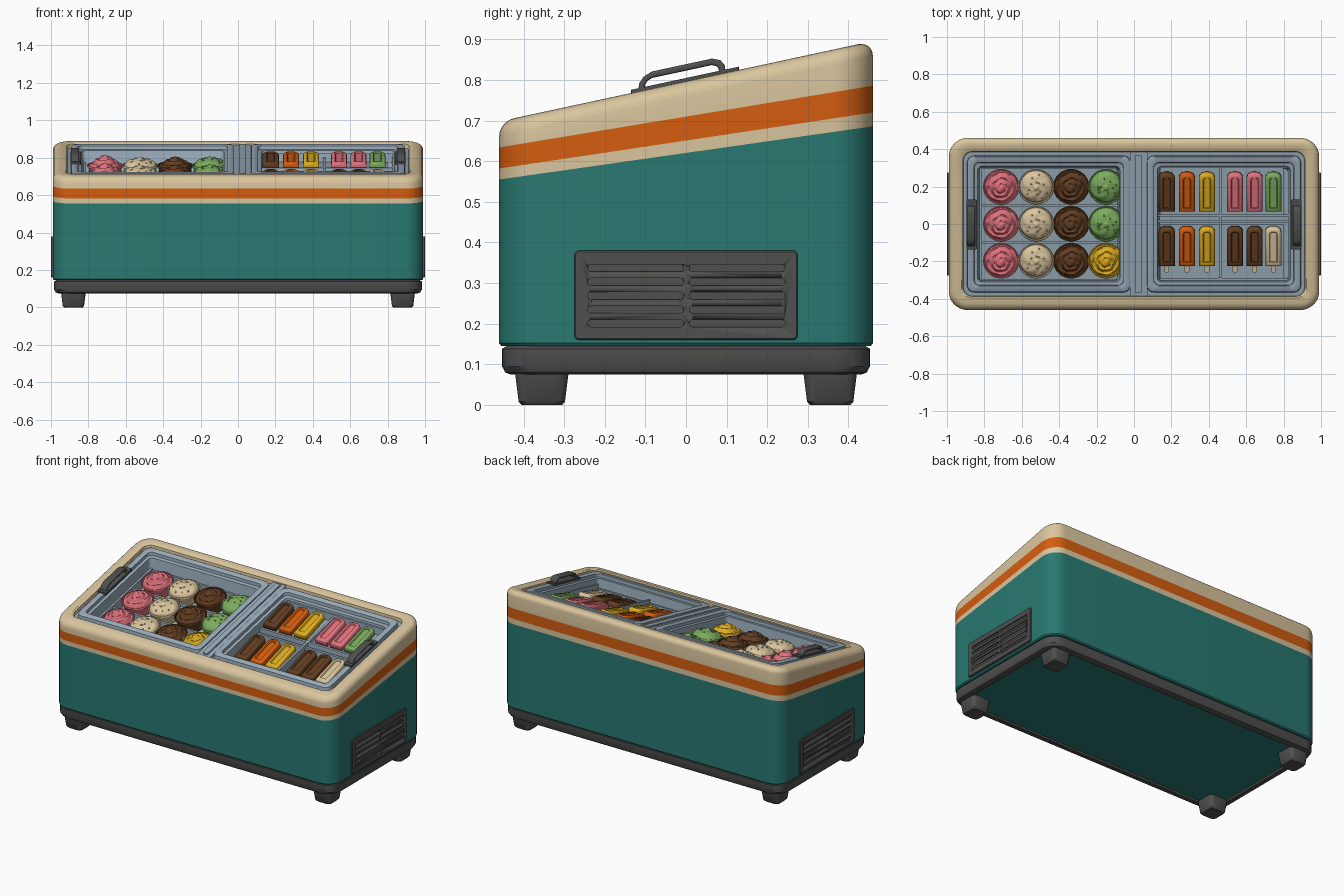
import bpy, bmesh, math, random
from mathutils import Vector

if "Cube" in bpy.data.objects:
    bpy.data.objects.remove(bpy.data.objects["Cube"])
random.seed(4)

COL = {"teal": (.022, .19, .165), "orange": (.66, .11, .005), "cream": (.70, .56, .34),
       "dark_gray": (.078, .08, .077), "ice_blue_gray": (.32, .41, .49), "pink": (.76, .17, .21),
       "brown": (.125, .048, .016), "green": (.20, .41, .11), "yellow": (.73, .42, .015)}
MAT = {}
for n, c in COL.items():
    MAT[n] = bpy.data.materials.new(n)
    MAT[n].diffuse_color = (*c, 1)

SL = .215
TILT = math.atan(SL)


def plane(y, d=0):
    """Height of the sloping top at y, moved by d."""
    return .797 + SL * y + d


def rr(x0, x1, y0, y1, r, n=6):
    """Rounded rectangle outline."""
    pts = []
    for cx, cy, a in ((x1 - r, y1 - r, 0), (x0 + r, y1 - r, 90), (x0 + r, y0 + r, 180), (x1 - r, y0 + r, 270)):
        for i in range(n + 1):
            t = math.radians(a + 90 * i / n)
            pts.append((cx + r * math.cos(t), cy + r * math.sin(t)))
    return pts


def build(name, parts, mats, angle=35):
    """Each part is (rings, material index per band, cap start, cap end)."""
    bm = bmesh.new()
    for rings, idx, c0, c1 in parts:
        vs = [[bm.verts.new(p) for p in ring] for ring in rings]
        n = len(vs[0])
        for k in range(len(vs) - 1):
            for i in range(n):
                j = (i + 1) % n
                f = bm.faces.new((vs[k][i], vs[k][j], vs[k + 1][j], vs[k + 1][i]))
                f.material_index = idx[k] if isinstance(idx, list) else idx
        for on, ring, k in ((c0, vs[0], 0), (c1, vs[-1], -1)):
            if on:
                f = bm.faces.new(ring)
                f.material_index = idx[k] if isinstance(idx, list) else idx
    bmesh.ops.recalc_face_normals(bm, faces=bm.faces)
    me = bpy.data.meshes.new(name)
    bm.to_mesh(me)
    bm.free()
    for m in mats:
        me.materials.append(MAT[m])
    me.shade_smooth()
    me.set_sharp_from_angle(angle=math.radians(angle))
    return put(name, me)


def put(name, me, loc=(0, 0, 0), rx=0):
    o = bpy.data.objects.new(name, me)
    bpy.context.collection.objects.link(o)
    o.location = loc
    o.rotation_euler[0] = rx
    return o


def slab(name, x0, x1, y0, y1, d0, d1, mat):
    """Box sheared along the sloping top."""
    rings = [[(x, y, plane(y, d)) for x, y in rr(x0, x1, y0, y1, .004, 2)] for d in (d0, d1)]
    return build(name, [(rings, 0, True, True)], [mat])


# cabinet shell: teal walls, cream and orange bands, rounded cream rim
def wall(hx, hy, r, zf, zb):
    return [(x, y, zf + (zb - zf) * (y + .46) / .92) for x, y in rr(-hx, hx, -hy, hy, r, 8)]


def top_ring(hx, hy, r, d):
    return [(x, y, plane(y, d)) for x, y in rr(-hx, hx, -hy, hy, r, 8)]


rings = [wall(.95, .42, .07, .145, .145), wall(.985, .455, .1, .145, .145), wall(.99, .46, .1, .152, .152),
         wall(.99, .46, .1, .555, .686), wall(.99, .46, .1, .582, .720), wall(.99, .46, .1, .634, .786)]
R = .036
for a in (0, 18, 36, 54, 72, 90):
    s = R * (1 - math.cos(math.radians(a)))
    rings.append(top_ring(.99 - s, .46 - s, .1 - s, -R * (1 - math.sin(math.radians(a)))))
rings += [top_ring(.922, .395, .055, 0), top_ring(.914, .387, .05, -.006), top_ring(.912, .385, .05, -.04)]
build("cabinet_shell", [(rings, [0, 0, 0, 1, 2] + [1] * 9, False, False)], ["teal", "cream", "orange"])

# plinth with recessed underside
spec = [(.97, .44, .146), (.983, .453, .138), (.983, .453, .095), (.975, .445, .08), (.962, .432, .075),
        (.94, .41, .075), (.935, .405, .085)]
rings = [[(x, y, z) for x, y in rr(-a, a, -b, b, .09, 8)] for a, b, z in spec]
build("plinth", [(rings, 0, False, False)], ["dark_gray"])
build("underside_panel", [([rings[-1]], 0, True, False)], ["teal"])

# tapered feet
spec = [(.05, 0), (.057, .008), (.066, .08)]
feet = []
for sx in (-.88, .88):
    for sy in (-.355, .355):
        feet.append(([[(x, y, z) for x, y in rr(sx - h, sx + h, sy - h, sy + h, .024, 3)] for h, z in spec],
                     0, True, True))
build("feet", feet, ["dark_gray"])

# side vents with slots cut into the plate
for side, s in (("left", -1), ("right", 1)):
    def yz(x, y0, y1, z0, z1, r):
        return [(s * x, y, z) for y, z in rr(y0, y1, z0, z1, r)]
    vent = build(side + "_vent", [([yz(.98, -.275, .275, .16, .38, .012), yz(.997, -.275, .275, .16, .38, .012),
                                    yz(1.0, -.272, .272, .163, .377, .01)], 0, True, True)], ["dark_gray"])
    slots = []
    for k in range(5):
        z = .201 + k * .034
        for y0 in (-.242, .008):
            slots.append(([yz(x, y0, y0 + .236, z - .009, z + .009, .0088) for x in (.992, 1.02)], 0, True, True))
    cut = build(side + "_vent_cutter", slots, ["dark_gray"])
    cut.hide_render = True
    cut.hide_viewport = True
    b = vent.modifiers.new("slots", "BOOLEAN")
    b.operation = "DIFFERENCE"
    b.solver = "EXACT"
    b.object = cut

# two compartments: ledge, raised lid frame, liner walls and floor
spec = [(0, -.028), (.022, -.028), (.024, -.004), (.028, -.001), (.055, -.001), (.059, -.004), (.06, -.024),
        (.078, -.026), (.08, -.05), (.09, -.16)]
for side, x0, x1 in (("left", -.914, .003), ("right", .047, .914)):
    rings = [[(x, y, plane(y, d)) for x, y in rr(x0 + i, x1 - i, -.387 + i, .387 - i, .04 - i * .2)]
             for i, d in spec]
    build(side + "_compartment", [(rings, 0, False, True)], ["ice_blue_gray"])
slab("centre_divider", -.021, .071, -.386, .386, -.05, -.012, "ice_blue_gray")
slab("centre_rail", .008, .042, -.37, .37, -.02, -.002, "ice_blue_gray")

# lid handles: base plate and arched grip
path = [(-.11, -.004), (-.108, .016), (-.1, .027), (-.084, .034), (.064, .034), (.08, .027), (.088, .016), (.09, -.004)]
for side, s in (("left", -1), ("right", 1)):
    slab(side + "_handle_plate", s * .868 - .028, s * .868 + .028, -.135, .13, -.006, .008, "dark_gray")
    rings = []
    for i, (y, h) in enumerate(path):
        a, b = path[max(i - 1, 0)], path[min(i + 1, len(path) - 1)]
        t = Vector((b[0] - a[0], b[1] - a[1])).normalized()
        rings.append([(s * .872 + u, y - t.y * v, plane(y - t.y * v, h + t.x * v))
                      for u, v in rr(-.022, .022, -.008, .008, .006, 3)])
    build(side + "_handle_grip", [(rings, 0, True, True)], ["dark_gray"], 50)


# ice cream tubs: tapered cup, rim and swirled or domed filling
def tub(color, swirl, peak):
    N = 32
    ang = [2 * math.pi * i / N for i in range(N)]
    prof = [(.078, -.065), (.09, -.004), (.096, -.003), (.097, .003), (.094, .007), (.089, .006), (.087, -.002)]
    rings = [[(r * math.cos(a), r * math.sin(a), z) for a in ang] for r, z in prof]
    for k in range(1, 18):
        q = 1 - k / 17.5
        ring = []
        for a in ang:
            if swirl:
                z = peak * (1 - q) ** .85 + .007 * math.sin(2 * math.pi * (q * 3 + a / (2 * math.pi))) * min(1, 3 * q)
            else:
                z = peak * .85 * math.sqrt(1 - q * q) + .003 * math.sin(5 * a + 9 * q) * q
                z += peak * .25 * max(0, 1 - q / .2)
            ring.append((.087 * q * math.cos(a), .087 * q * math.sin(a), z))
        rings.append(ring)
    parts = [(rings, 0, True, True)]
    if not swirl:  # small lumps on the dome
        for i in range(14):
            a, r = random.uniform(0, 6.28), random.uniform(.025, .075)
            x, y, z = r * math.cos(a), r * math.sin(a), peak * .85 * math.sqrt(1 - (r / .087) ** 2)
            parts.append(([[(x + w * math.cos(t), y + w * math.sin(t), z + h) for t in ang[::4]]
                           for w, h in ((.005, -.004), (.004, .003), (.002, .005))], 0, False, True))
    return build(color + "_tub", parts, [color], 60)


kinds = [("pink", True, .062), ("cream", False, .046), ("brown", True, .052), ("green", False, .05), ("yellow", True, .052)]
tubs = [tub(*k) for k in kinds]
for c in range(4):
    for r in range(3):
        k = 4 if (c == 3 and r == 2) else c
        y = .2 - .198 * r
        loc = (-.71 + .187 * c, y, plane(y, -.084))
        if r == 0 or k == 4:
            tubs[k].location, tubs[k].rotation_euler[0] = loc, TILT
        else:
            put("%s_tub_%d" % (kinds[k][0], r + 1), tubs[k].data, loc, TILT)

# tub rack
for y in (-.3, -.099, .099, .3):
    slab("tub_rack_rail", -.825, -.035, y - .006, y + .006, -.115, -.095, "ice_blue_gray")
for x in (-.82, -.04):
    slab("tub_rack_side", x - .006, x + .006, -.3, .3, -.15, -.085, "ice_blue_gray")

# lolly trays: stepped shelves, dividers and rails
slab("back_lolly_shelf", .14, .80, .04, .30, -.15, -.085, "ice_blue_gray")
slab("front_lolly_shelf", .14, .80, -.29, .0, -.15, -.115, "ice_blue_gray")
slab("lolly_divider", .455, .469, -.29, .30, -.13, -.06, "ice_blue_gray")
for y, d in ((-.295, -.085), (.015, -.075), (.045, -.06), (.305, -.04)):
    slab("lolly_tray_rail", .10, .83, y - .006, y + .006, d - .05, d, "ice_blue_gray")
for x in (.10, .83):
    slab("lolly_tray_side", x - .006, x + .006, -.295, .305, -.14, -.06, "ice_blue_gray")


# ice lollies: rounded bar with a pressed groove and a stick
def lolly(name, color, loc, stick):
    L, W = .108, .043

    def sec(i, z, dy=0):
        w, y0, y1 = W - i, -L + i, L - i
        r = w * .75
        pts = [(w, y0), (w, y1 - r)]
        pts += [(w - r + r * math.cos(t * math.pi / 10), y1 - r + r * math.sin(t * math.pi / 10)) for t in range(1, 6)]
        pts += [(-x, y) for x, y in reversed(pts)]
        return [(x, y, z) for x, y in pts]
    body = [sec(.006, -.045), sec(0, -.038), sec(0, -.014), sec(.004, -.005), sec(.011, 0), sec(.022, 0),
            sec(.026, -.007)]
    parts = [(body, 0, True, True)]
    if stick:
        parts.append(([[(x, y, z) for x, y in rr(-.013, .013, -L - .04, -L + .02, .012, 4)] for z in (-.028, -.018)],
                      1, True, True))
    o = build(name, parts, [color, "cream"], 50)
    o.location, o.rotation_euler[0] = loc, .30


xs = (.175, .283, .39, .54, .645, .745)
for i, (a, b) in enumerate(zip(("brown", "orange", "yellow", "pink", "pink", "green"),
                               ("brown", "orange", "yellow", "brown", "brown", "cream"))):
    lolly("back_lolly_%d" % (i + 1), a, (xs[i], .165, plane(.165, -.028)), False)
    lolly("front_lolly_%d" % (i + 1), b, (xs[i], -.125, plane(-.125, -.06)), True)

for m in bpy.data.materials:
    if m.users and not m.is_grease_pencil:
        m.use_nodes = True
        m.node_tree.nodes["Principled BSDF"].inputs["Base Color"].default_value = m.diffuse_color
